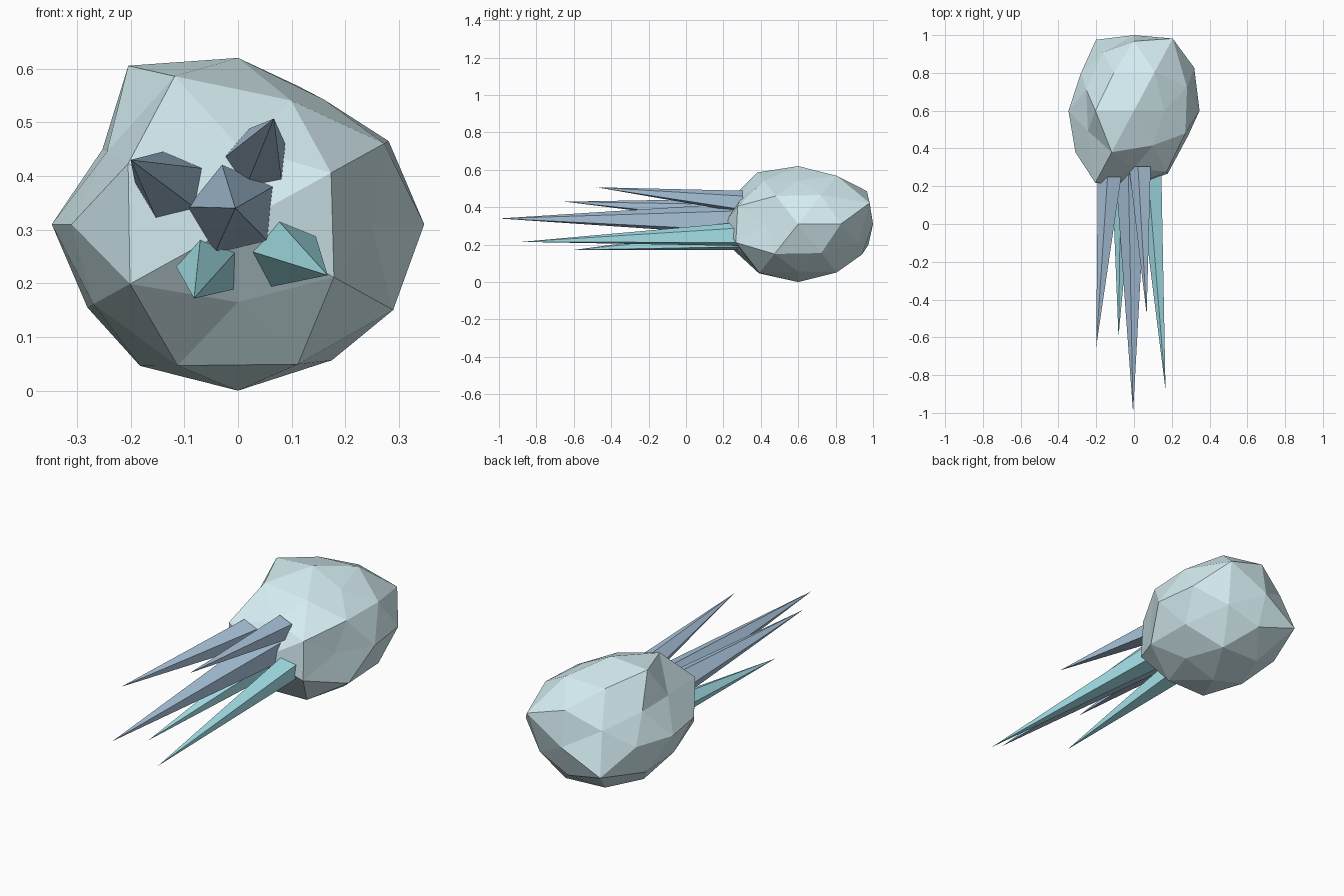
import bpy, bmesh, math
from itertools import product
from mathutils import Vector

if "Cube" in bpy.data.objects:
    bpy.data.objects.remove(bpy.data.objects["Cube"])


def material(name, rgb):
    m = bpy.data.materials.new(name)
    m.diffuse_color = (*rgb, 1)
    m.use_nodes = True
    m.node_tree.nodes["Principled BSDF"].inputs["Base Color"].default_value = m.diffuse_color
    return m


def finish(bm, name, mat):
    bmesh.ops.recalc_face_normals(bm, faces=bm.faces[:])
    me = bpy.data.meshes.new(name)
    bm.to_mesh(me)
    bm.free()
    me.materials.append(mat)
    ob = bpy.data.objects.new(name, me)
    bpy.context.collection.objects.link(ob)
    return ob


pale = material("pale_ice", (0.66, 0.84, 0.88))
steel = material("steel_blue", (0.42, 0.58, 0.75))
cyan = material("cyan", (0.40, 0.82, 0.88))

# Directions of a once-subdivided icosahedron: signed cyclic permutations
dirs = set()
for p in ((1, 0, 0), (.526, 0, .851), (.309, .5, .809)):
    for k in range(3):
        q = p[k:] + p[:k]
        for s in product((1, -1), repeat=3):
            dirs.add(tuple(a * b + 0.0 for a, b in zip(q, s)))

# Radial bumps of the rock: rough direction and factor
bumps = [
    (-.3, -.5, .8, 1.10), (.3, -.5, .8, .92), (-.3, -.5, -.8, 1.05), (.3, -.5, -.8, 1.04),
    (-.5, -.8, .3, 1.18), (-.5, -.8, -.3, 1.16), (.5, -.8, -.3, 1.03),
    (-.85, -.53, 0, 1.05), (.85, -.53, 0, .84), (0, -.85, -.53, .89), (0, -.85, .53, .90),
    (-.8, -.3, .5, .87), (-.8, .3, .5, .90), (.8, -.3, .5, .97), (.8, -.3, -.5, 1.03),
    (-.8, -.3, -.5, .96), (.53, 0, -.85, .96), (.53, 0, .85, .88), (-.53, 0, .85, 1.12),
    (0, .85, .53, 1.08), (-.5, .8, .3, .95), (.5, .8, .3, 1.18), (-.5, .8, -.3, 1.16),
    (.3, .5, .8, 1.03), (.3, .5, -.8, 1.03), (.85, .53, 0, 1.08), (-.85, .53, 0, .95),
]

# Faceted rock body
bm = bmesh.new()
for d in sorted(dirs):
    bm.verts.new(d)
bmesh.ops.convex_hull(bm, input=bm.verts[:])
for v in bm.verts:
    f = next((b[3] for b in bumps if (v.co - Vector(b[:3])).length < .1), 1)
    x, y, z = v.co * f
    v.co = (.347 * x, .6 + .4 * y, .31 + .31 * z)
finish(bm, "rock_body", pale)


# Five-sided spikes pointing forward
def spike(name, base, radius, tip, mat):
    bm = bmesh.new()
    ring = []
    for i in range(5):
        a = math.radians(103 + 72 * i)
        ring.append(bm.verts.new((base[0] + radius * math.cos(a), base[1],
                                  base[2] + radius * math.sin(a))))
    top = bm.verts.new(tip)
    bm.faces.new(ring)
    for i in range(5):
        bm.faces.new((ring[i], top, ring[(i + 1) % 5]))
    finish(bm, name, mat)


spike("centre_spike", (-.01, .27, .335), .088, (-.005, -1, .34), steel)
spike("upper_right_spike", (.035, .305, .428), .062, (.067, -.48, .507), steel)
spike("upper_left_spike", (-.125, .25, .38), .067, (-.2, -.65, .43), steel)
spike("lower_right_spike", (.087, .295, .255), .067, (.167, -.88, .215), cyan)
spike("lower_left_spike", (-.055, .29, .23), .063, (-.082, -.6, .172), cyan)
